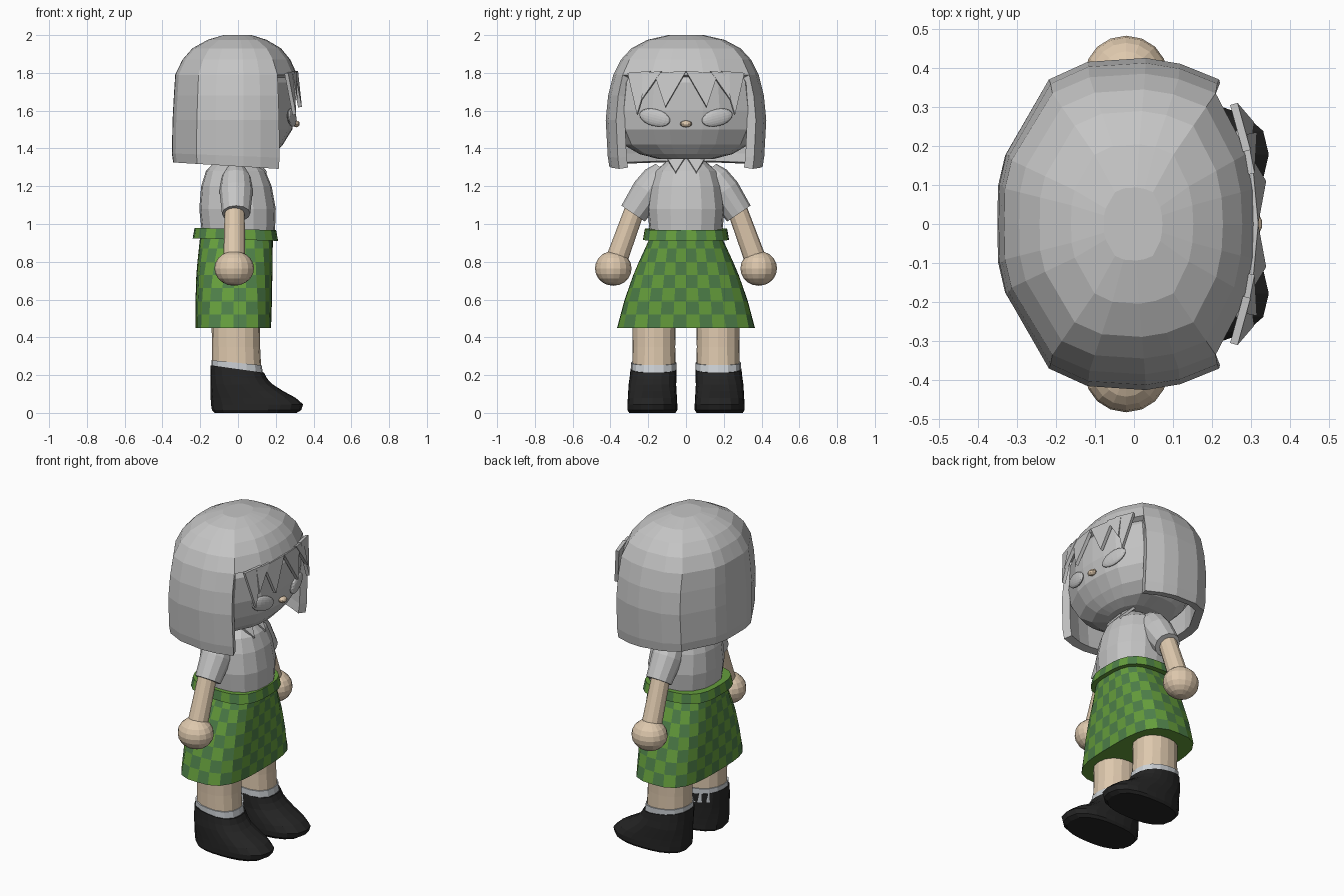
import bpy, bmesh, math
from mathutils import Vector, Matrix

if "Cube" in bpy.data.objects:
    bpy.data.objects.remove(bpy.data.objects["Cube"])


def mat(name, rgb):
    m = bpy.data.materials.new(name)
    m.diffuse_color = (*rgb, 1)
    m.use_nodes = True
    m.node_tree.nodes["Principled BSDF"].inputs["Base Color"].default_value = m.diffuse_color
    return m


GREY = mat("light grey", (0.56, 0.56, 0.56))
SKIN = mat("skin", (0.73, 0.58, 0.42))
SOCK = mat("sock grey", (0.60, 0.63, 0.66))
BLACK = mat("shoe black", (0.018, 0.018, 0.018))
GREEN = mat("light green", (0.13, 0.34, 0.045))
DARK = mat("dark green", (0.075, 0.21, 0.065))


def finish(name, bm, mats, mirror=False, thick=0, recalc=True):
    if recalc:
        bmesh.ops.recalc_face_normals(bm, faces=bm.faces)
    me = bpy.data.meshes.new(name)
    bm.to_mesh(me)
    bm.free()
    for m in mats:
        me.materials.append(m)
    ob = bpy.data.objects.new(name, me)
    bpy.context.collection.objects.link(ob)
    if thick:
        s = ob.modifiers.new("Thickness", 'SOLIDIFY')
        s.thickness, s.offset = thick, -1
    if mirror:
        m = ob.modifiers.new("Mirror", 'MIRROR')
        m.use_axis = (False, True, False)
    return ob


def ring(z, x0, x1, ry, cy=0, n=16, e=2.5, tilt=0):
    """Horizontal superellipse with evenly spaced points."""
    cx, rx, pts = (x0 + x1) / 2, (x1 - x0) / 2, []
    for k in range(721):
        a = math.tau * k / 720
        c, s = math.cos(a), math.sin(a)
        pts.append(Vector((cx + rx * math.copysign(abs(c) ** (2 / e), c),
                           cy + ry * math.copysign(abs(s) ** (2 / e), s), 0)))
    total = [0]
    for p, q in zip(pts, pts[1:]):
        total.append(total[-1] + (q - p).length)
    out, k = [], 0
    for i in range(n):
        while total[k] < total[-1] * i / n - 1e-6:
            k += 1
        p = pts[k].copy()
        p.z = z + tilt * p.x
        out.append(p)
    return out


def loft(rings, checker=False):
    bm = bmesh.new()
    vs = [[bm.verts.new(p) for p in r] for r in rings]
    n = len(vs[0])
    for i in range(len(vs) - 1):
        for j in range(n):
            k = (j + 1) % n
            f = bm.faces.new((vs[i][j], vs[i][k], vs[i + 1][k], vs[i + 1][j]))
            f.material_index = (i + j) % 2 if checker else 0
    bm.faces.new(vs[0][::-1])
    bm.faces.new(vs[-1])
    bmesh.ops.recalc_face_normals(bm, faces=bm.faces)
    return bm


def tube(p, q, stations, n=12):
    """Round limb from p to q; stations are (fraction, radius)."""
    p, q = Vector(p), Vector(q)
    d = (q - p).normalized()
    u = Vector((1, 0, 0))
    w = d.cross(u)
    return loft([[p.lerp(q, t) + r * (math.cos(math.tau * i / n) * u + math.sin(math.tau * i / n) * w)
                  for i in range(n)] for t, r in stations])


def ball(name, loc, size, m, rot=(0, 0), mirror=False, seg=16, rows=10):
    bm = bmesh.new()
    M = (Matrix.Translation(loc) @ Matrix.Rotation(rot[1], 4, 'Z') @ Matrix.Rotation(rot[0], 4, 'X')
         @ Matrix.Diagonal((*size, 1)))
    bmesh.ops.create_uvsphere(bm, u_segments=seg, v_segments=rows, radius=1, matrix=M)
    return finish(name, bm, [m], mirror)


# Head plan outline shared by hair and head
HALF = [(-.35, 0), (-.348, .1), (-.33, .18), (-.22, .37), (-.12, .415), (.03, .425),
        (.12, .41), (.22, .37), (.305, .2), (.325, .1), (.33, 0)]
PLAN = HALF + [(x, -y) for x, y in HALF[-2:0:-1]]


def plan(z, sx, sy, tilt=0):
    return [Vector((x * sx, y * sy, z + tilt * x)) for x, y in PLAN]


# Bob hair, open at the face
bm = loft([plan(1.305, .98, .955, -.06), plan(1.36, 1, .975, -.04), plan(1.55, .99, 1), plan(1.68, .97, .97),
           plan(1.79, .95, .905), plan(1.87, .84, .81), plan(1.93, .69, .68),
           plan(1.975, .46, .48), plan(2.0, .22, .22)])
cut = [f for f in bm.faces if f.calc_center_median().z < 1.32 or
       (f.calc_center_median().x > .2 and f.calc_center_median().z < 1.79)]
cut = [f for f in cut if len(f.verts) > 4 or f.calc_center_median().x > .2]
bmesh.ops.delete(bm, geom=cut, context='FACES')
finish("bob_hair", bm, [GREY], thick=.05, recalc=False)

# Head
bm = loft([plan(1.345, .42, .35), plan(1.37, .58, .58), plan(1.42, .72, .78), plan(1.50, .87, .87),
           plan(1.6, .92, .89), plan(1.75, .92, .85), plan(1.84, .78, .72)])
finish("head", bm, [GREY])

# Fringe spikes: base y range, tip y, tip z
bm = bmesh.new()
for y0, y1, ty, tz in [(0, .17, .11, 1.62), (.13, .23, .235, 1.66), (.19, .31, .26, 1.58)]:
    a, b, c = [bm.verts.new((x - 0.55 * y * y, y, z)) for x, y, z in
               ((.318, y0, 1.81), (.318, y1, 1.80), (.345, ty, tz))]
    bm.faces.new((a, c, b))
finish("fringe", bm, [GREY], True, .02, False)

# Face details
ball("eye", (.285, .165, 1.563), (.018, .085, .045), GREY, (.25, .22), True)
ball("nose", (.308, 0, 1.53), (.02, .032, .018), SKIN, seg=10, rows=6)

# Neck, shirt and collar
finish("neck", loft([ring(1.3, -.065, .065, .065), ring(1.4, -.065, .065, .065)]), [SKIN])
shirt = [(.94, -.19, .195, .19), (1.08, -.205, .2, .205), (1.2, -.195, .178, .19),
         (1.28, -.17, .145, .165), (1.33, -.12, .1, .105), (1.355, -.075, .07, .07)]
finish("shirt", loft([ring(*r) for r in shirt]), [GREY])
bm = bmesh.new()
bm.faces.new([bm.verts.new(p) for p in ((.09, .005, 1.355), (.155, .055, 1.275), (.085, .1, 1.35))])
finish("collar", bm, [GREY], True, .015, False)

# Arms
finish("sleeve", tube((-.01, .12, 1.29), (-.01, .28, 1.055),
                      [(0, .05), (.2, .078), (.5, .088), (1, .075)]), [GREY], True)
finish("forearm", tube((-.018, .27, 1.08), (-.02, .375, .79), [(0, .053), (1, .058)]), [SKIN], True)
ball("hand", (-.02, .385, .765), (.105, .097, .092), SKIN, mirror=True)

# Checked skirt and waistband
keys = [(.45, -.225, .175, .365), (.6, -.225, .18, .325), (.75, -.22, .182, .272), (.94, -.2, .185, .185)]
rows = []
for i in range(8):
    z = .45 + .07 * i
    a, b = next((a, b) for a, b in zip(keys, keys[1:]) if z <= b[0] + 1e-6)
    t = (z - a[0]) / (b[0] - a[0])
    rows.append(ring(*[p + (q - p) * t for p, q in zip(a, b)], n=28, e=3.2))
finish("skirt", loft(rows, True), [GREEN, DARK], recalc=False)
band = [ring(z, -.24 + d, .212 - d, .228 - d, n=28, e=3, tilt=-.03) for z, d in ((.917, 0), (.973, .01))]
finish("waistband", loft(band, True), [GREEN, DARK], recalc=False)

# Legs, socks and shoes
finish("leg", loft([ring(.2, -.138, .125, .115, .17, e=2.3), ring(.35, -.138, .117, .113, .17, e=2.3),
                    ring(.5, -.14, .115, .115, .17, e=2.3)]), [SKIN], True)
finish("sock", loft([ring(.18, -.141, .14, .12, .17, tilt=-.1),
                     ring(.265, -.141, .125, .12, .17, tilt=-.1)]), [SOCK], True)
shoe = [(0, -.125, .31, .122), (.015, -.138, .335, .132), (.045, -.143, .345, .132), (.08, -.145, .305, .13),
        (.115, -.145, .24, .128), (.15, -.145, .185, .126)]
rings = [ring(*r, cy=.178, n=20) for r in shoe]
rings += [ring(.19, -.145, .155, .124, .174, 20, tilt=-.06), ring(.232, -.145, .138, .122, .172, 20, tilt=-.14)]
finish("shoe", loft(rings), [BLACK], True)
